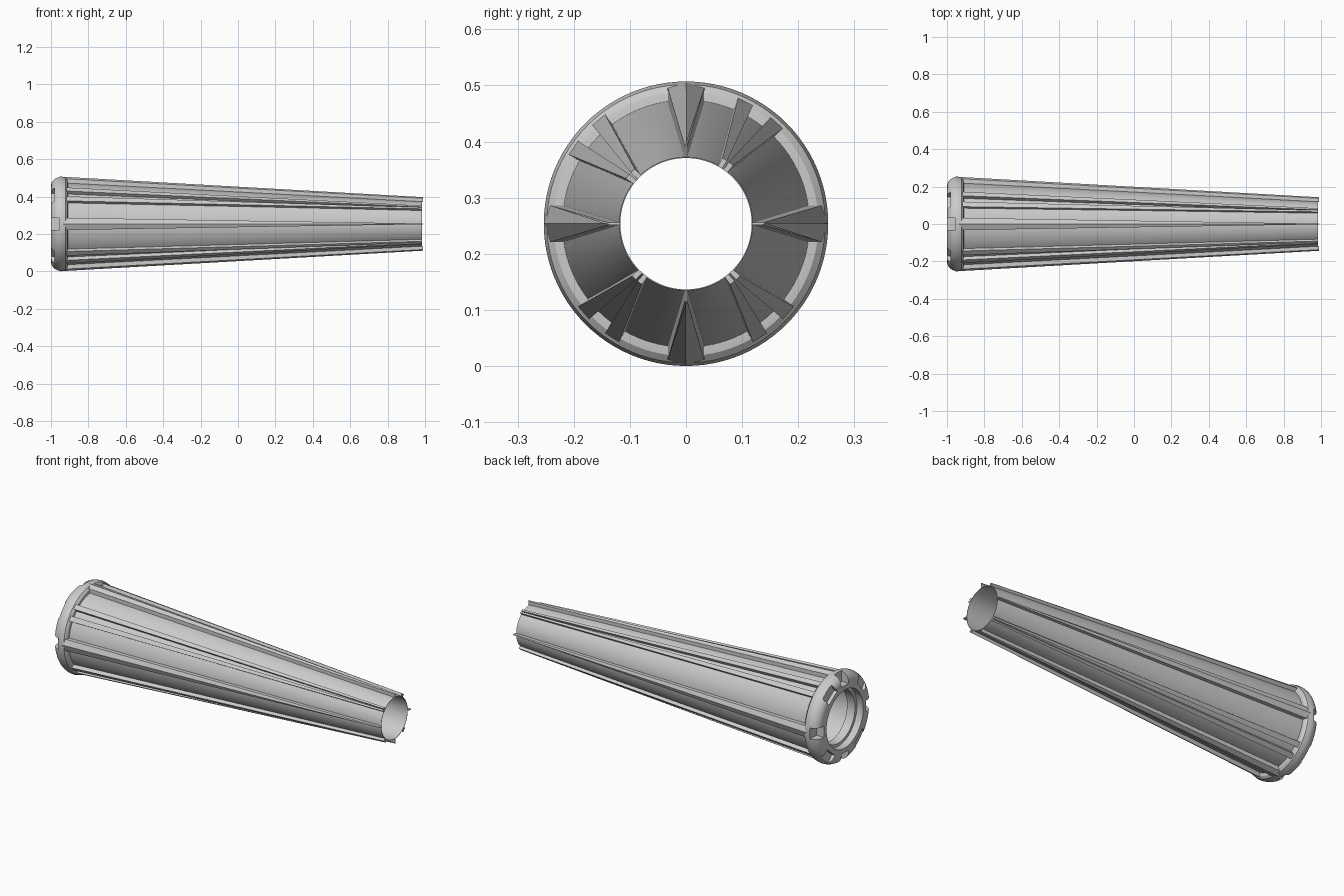
import bpy, bmesh, math
from mathutils import Vector

if "Cube" in bpy.data.objects:
    bpy.data.objects.remove(bpy.data.objects["Cube"])

CZ = 0.2535      # height of the tube axis
SEGS = 96

grey = bpy.data.materials.new("light grey")
grey.use_nodes = True
grey.diffuse_color = (0.6, 0.6, 0.6, 1)
grey.node_tree.nodes["Principled BSDF"].inputs["Base Color"].default_value = (0.6, 0.6, 0.6, 1)


def polar(x, r, deg):
    """Point at radius r around the axis; zero degrees is up, positive turns towards +y."""
    a = math.radians(deg)
    return Vector((x, r * math.sin(a), CZ + r * math.cos(a)))


def finish(bm, name):
    bmesh.ops.recalc_face_normals(bm, faces=bm.faces)
    mesh = bpy.data.meshes.new(name)
    bm.to_mesh(mesh)
    bm.free()
    mesh.materials.append(grey)
    ob = bpy.data.objects.new(name, mesh)
    bpy.context.collection.objects.link(ob)
    return ob


def revolve(name, profile):
    """Closed ring swept from a loop of (x, radius) points."""
    bm = bmesh.new()
    rings = [[bm.verts.new(polar(x, r, 360 * i / SEGS)) for x, r in profile] for i in range(SEGS)]
    n = len(profile)
    for i in range(SEGS):
        a, b = rings[i], rings[(i + 1) % SEGS]
        for j in range(n):
            k = (j + 1) % n
            bm.faces.new((a[j], a[k], b[k], b[j]))
    return finish(bm, name)


def loft(name, first, last):
    """Solid between two matching cross-sections."""
    bm = bmesh.new()
    a = [bm.verts.new(p) for p in first]
    b = [bm.verts.new(p) for p in last]
    n = len(a)
    bm.faces.new(a)
    bm.faces.new(b)
    for j in range(n):
        k = (j + 1) % n
        bm.faces.new((a[j], a[k], b[k], b[j]))
    return finish(bm, name)


def smooth(ob):
    bpy.ops.object.select_all(action="DESELECT")
    ob.select_set(True)
    bpy.context.view_layer.objects.active = ob
    bpy.ops.object.shade_smooth_by_angle(angle=math.radians(30))


# Tapered open tube
tube = revolve("tapered_tube", [(-0.94, 0.222), (0.985, 0.119), (0.985, 0.117), (-0.94, 0.19)])
smooth(tube)

# Rounded collar with a stepped bore
arc = [(-0.945 - 0.055 * math.sin(t), 0.2035 + 0.05 * math.cos(t))
       for t in [math.pi / 2 * i / 8 for i in range(9)]]
collar = revolve("collar", [(-0.91, 0.222), (-0.912, 0.236), (-0.922, 0.248)] + arc
                 + [(-1.0, 0.165), (-0.96, 0.165), (-0.96, 0.148), (-0.91, 0.148)])

AXIS = [0, 90, 180, 270]
DIAGONAL = [34, -48, 139, 221]


# Notches cut into the collar rim, in line with the ribs
def section(x, deg, half, low, high):
    side = polar(x, 1, deg + 90) - polar(x, 0, 0)
    return [polar(x, low, deg) - side * half, polar(x, low, deg) + side * half,
            polar(x, high, deg) + side * half, polar(x, high, deg) - side * half]


for deg, half, depth in [(d, 0.032, -0.955) for d in AXIS] + [(d, 0.046, -0.98) for d in DIAGONAL]:
    cutter = loft("notch_cutter", section(-1.05, deg, half, 0.19, 0.3),
                  section(depth, deg, half, 0.19, 0.3))
    mod = collar.modifiers.new("notch", "BOOLEAN")
    mod.operation = "DIFFERENCE"
    mod.solver = "EXACT"
    mod.object = cutter
    bpy.context.view_layer.objects.active = collar
    bpy.ops.object.modifier_apply(modifier=mod.name)
    bpy.data.objects.remove(cutter)
smooth(collar)


# Single wedge ribs, ridged along the middle and narrowing to a fin
def ridge(x, deg, half, base, edge, peak):
    s = section(x, deg, half, base, edge)
    return [s[0], s[1], s[2], polar(x, peak, deg), s[3]]


for i, deg in enumerate(AXIS):
    loft(f"wedge_rib_{i + 1}", ridge(-0.945, deg, 0.033, 0.205, 0.243, 0.2525),
         ridge(0.99, deg, 0.002, 0.118, 0.137, 0.143))


# Paired ribs that converge towards the narrow end
def strip(x, low, high, base, top):
    return [polar(x, base, low), polar(x, base, high), polar(x, top, high), polar(x, top, low)]


for i, deg in enumerate(DIAGONAL):
    for side, label in ((-1, "a"), (1, "b")):
        loft(f"paired_rib_{i + 1}_{label}",
             strip(-0.93, deg + side * 4.5, deg + side * 11.5, 0.21, 0.243),
             strip(0.985, deg + side * 0.8, deg + side * 5, 0.118, 0.134))
